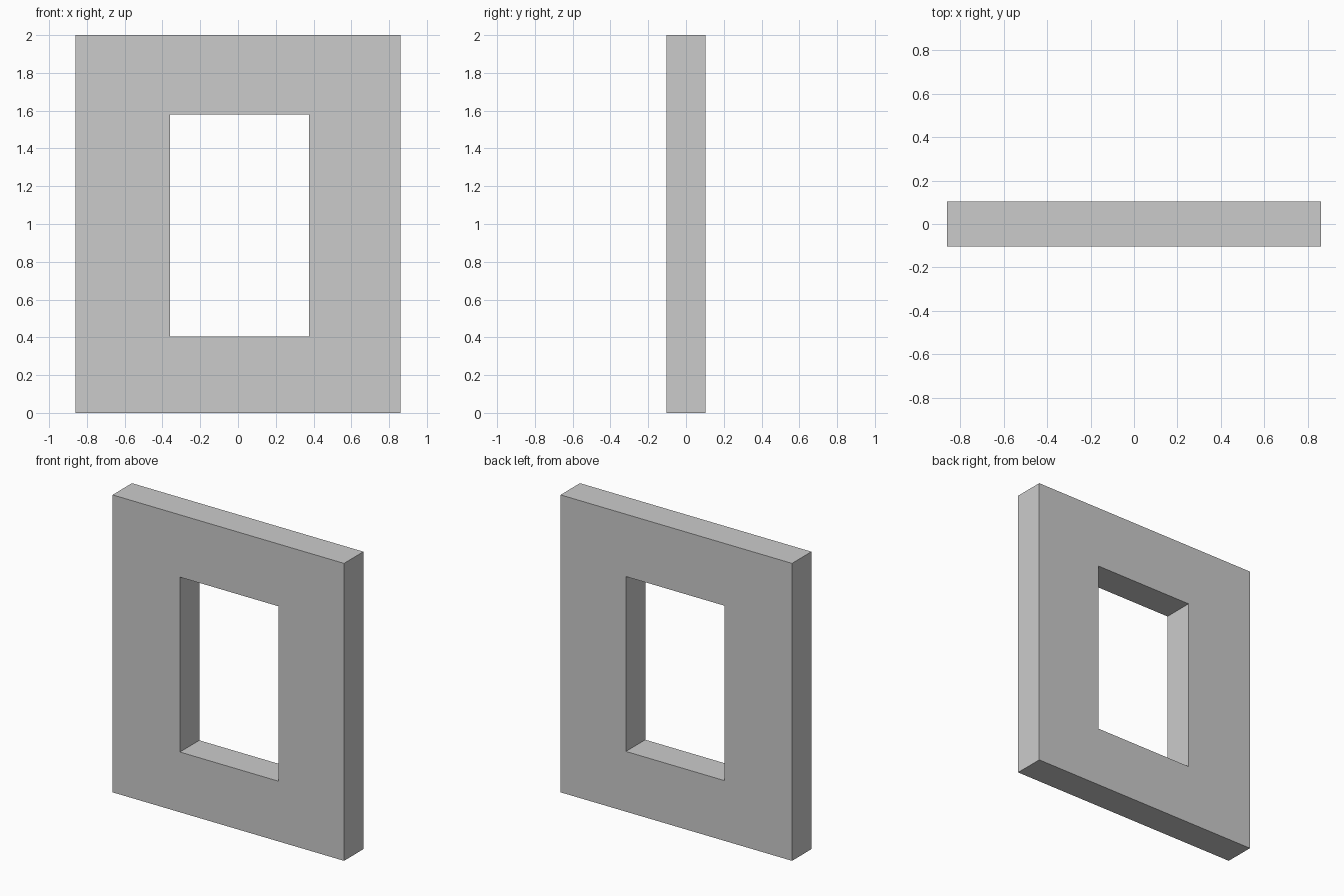
import bpy, bmesh

if "Cube" in bpy.data.objects:
    bpy.data.objects.remove(bpy.data.objects["Cube"])

# Overall wall size and the slightly off-centre window opening
HALF_W, HALF_D, HEIGHT = 0.861, 0.103, 2.0
LEFT, RIGHT, SILL, HEAD = -0.36, 0.375, 0.405, 1.581


def rectangle(x0, x1, z0, z1):
    return [(x0, z0), (x1, z0), (x1, z1), (x0, z1)]


def framed_wall(name, outer, inner, half_depth):
    bm = bmesh.new()
    # Front and back rings of the outline and the opening
    rings = {}
    for side, y in (("front", -half_depth), ("back", half_depth)):
        for kind, loop in (("outer", outer), ("inner", inner)):
            rings[side, kind] = [bm.verts.new((x, y, z)) for x, z in loop]
    # Faces around the opening, outer edges and window reveals
    bands = [(("front", "outer"), ("front", "inner")),
             (("front", "inner"), ("back", "inner")),
             (("back", "inner"), ("back", "outer")),
             (("back", "outer"), ("front", "outer"))]
    for a, b in bands:
        for i in range(4):
            j = (i + 1) % 4
            bm.faces.new((rings[a][i], rings[a][j], rings[b][j], rings[b][i]))
    bmesh.ops.recalc_face_normals(bm, faces=bm.faces)
    mesh = bpy.data.meshes.new(name)
    bm.to_mesh(mesh)
    bm.free()
    obj = bpy.data.objects.new(name, mesh)
    bpy.context.collection.objects.link(obj)
    return obj


# Wall panel with window opening
framed_wall("window_wall",
            rectangle(-HALF_W, HALF_W, 0, HEIGHT),
            rectangle(LEFT, RIGHT, SILL, HEAD), HALF_D)
